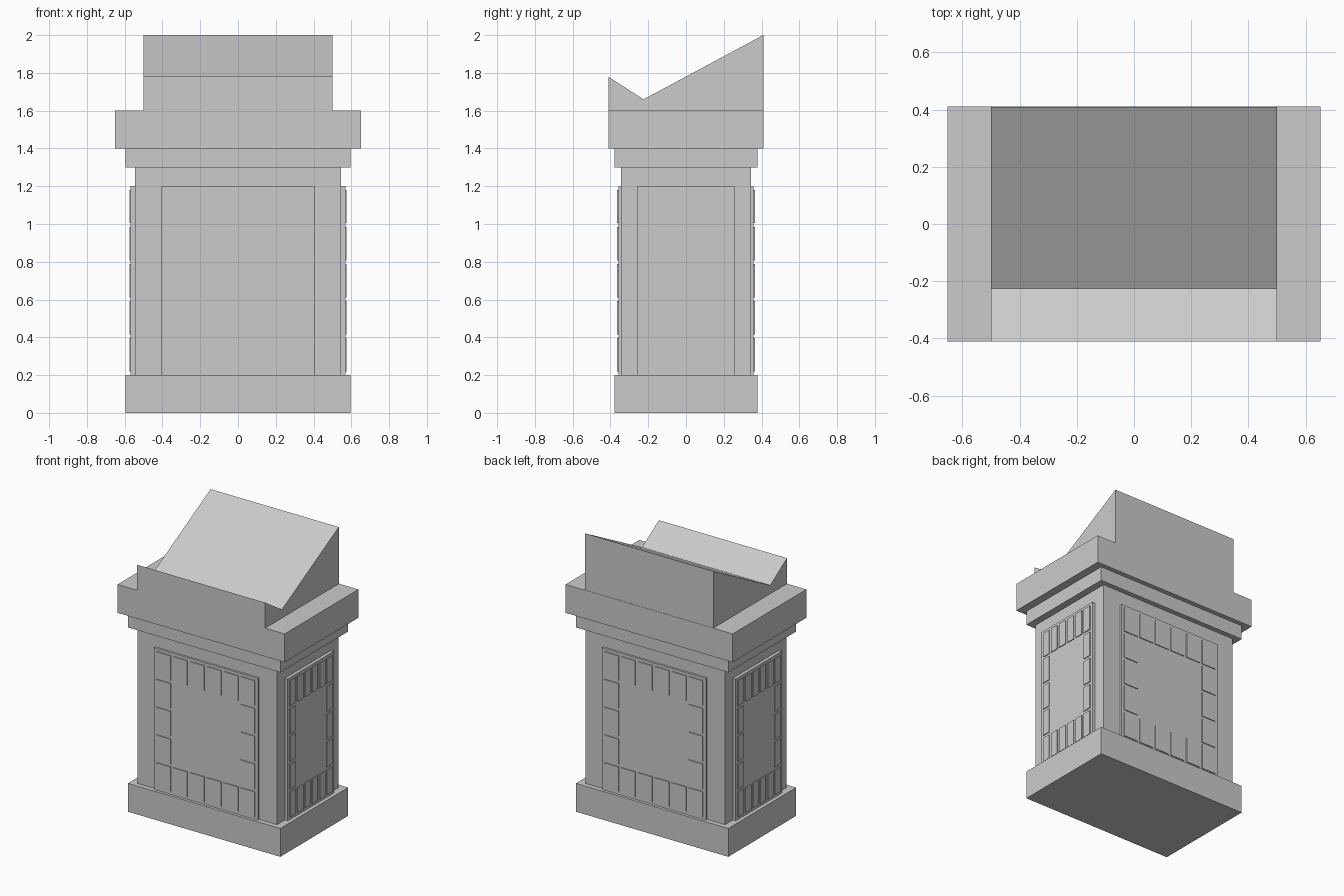
import bpy

if "Cube" in bpy.data.objects:
    bpy.data.objects.remove(bpy.data.objects["Cube"])


def mesh_object(name, verts, faces):
    me = bpy.data.meshes.new(name)
    me.from_pydata(verts, [], faces)
    ob = bpy.data.objects.new(name, me)
    bpy.context.collection.objects.link(ob)
    return ob


def block(name, x0, x1, y0, y1, z0, z1):
    v = [(x, y, z) for z in (z0, z1) for x, y in ((x0, y0), (x1, y0), (x1, y1), (x0, y1))]
    f = [(3, 2, 1, 0), (4, 5, 6, 7)] + [(i, (i + 1) % 4, (i + 1) % 4 + 4, i + 4) for i in range(4)]
    return mesh_object(name, v, f)


def tier(name, hx, hy, z0, z1):
    return block(name, -hx, hx, -hy, hy, z0, z1)


# Stacked pedestal tiers
tier("plinth", 0.595, 0.378, 0, 0.2)
tier("shaft", 0.545, 0.343, 0.2, 1.3)
tier("neck_moulding", 0.595, 0.378, 1.3, 1.4)
tier("cap_slab", 0.652, 0.411, 1.4, 1.6)

# Sloped reading desk with a raised front lip, extruded along x
profile = [(-0.411, 1.6), (0.409, 1.6), (0.409, 2.0), (-0.225, 1.66), (-0.411, 1.78)]
n = len(profile)
verts = [(x, y, z) for x in (-0.5, 0.5) for y, z in profile]
# Side polygons are split at the valley so they stay convex
faces = [(0, 4, 3), (0, 3, 2, 1), (n, n + 3, n + 4), (n, n + 1, n + 2, n + 3)]
faces += [(i, (i + 1) % n, (i + 1) % n + n, i + n) for i in range(n)]
mesh_object("sloped_desk", verts, faces)

# Raised panels with a border of small tiles, on all four sides
COLS, ROWS, GAP = 6, 5, 0.02
Z0, Z1 = 0.2, 1.2


def panel(name, axis, sign, half, inner, outer, tile_outer):
    def slab(nm, u0, u1, a, b, z0, z1):
        a, b = sorted((sign * a, sign * b))
        if axis == "y":
            block(nm, u0, u1, a, b, z0, z1)
        else:
            block(nm, a, b, u0, u1, z0, z1)

    slab(name + "_panel", -half, half, inner, outer, Z0, Z1)
    w = (2 * half - GAP * (COLS + 1)) / COLS
    h = (Z1 - Z0 - GAP * (ROWS + 1)) / ROWS
    for r in range(ROWS):
        for c in range(COLS):
            if r in (0, ROWS - 1) or c in (0, COLS - 1):
                u = -half + GAP + c * (w + GAP)
                z = Z0 + GAP + r * (h + GAP)
                slab(name + "_tile", u, u + w, outer - 0.004, tile_outer, z, z + h)


for side, axis, sign in (("front", "y", -1), ("back", "y", 1), ("left", "x", -1), ("right", "x", 1)):
    if axis == "y":
        panel(side, axis, sign, 0.405, 0.33, 0.358, 0.364)
    else:
        panel(side, axis, sign, 0.257, 0.53, 0.568, 0.574)
